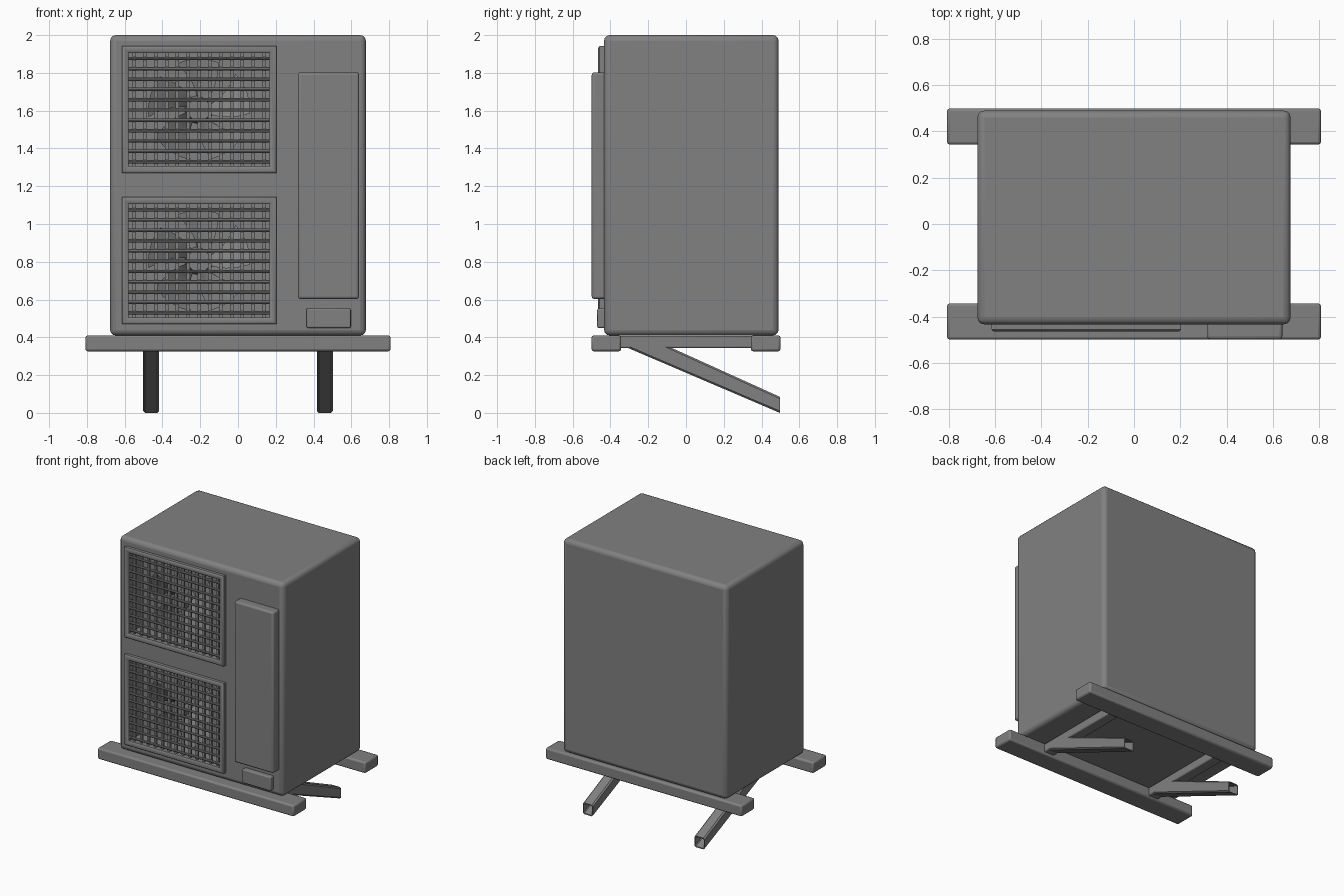
import bpy, bmesh, math
from mathutils import Matrix, Vector

if "Cube" in bpy.data.objects:
    bpy.data.objects.remove(bpy.data.objects["Cube"])

grey = bpy.data.materials.new("dark_grey")
grey.diffuse_color = (0.22, 0.22, 0.22, 1)
grey.use_nodes = True
grey.node_tree.nodes["Principled BSDF"].inputs["Base Color"].default_value = grey.diffuse_color


def finish(name, bm, bevel=0.0, segments=2):
    bmesh.ops.recalc_face_normals(bm, faces=bm.faces)
    me = bpy.data.meshes.new(name)
    bm.to_mesh(me)
    bm.free()
    me.materials.append(grey)
    ob = bpy.data.objects.new(name, me)
    bpy.context.collection.objects.link(ob)
    if bevel:
        m = ob.modifiers.new("bevel", 'BEVEL')
        m.width, m.segments = bevel, segments
        m.limit_method = 'ANGLE'
    return ob


def smooth(ob):
    bpy.ops.object.select_all(action='DESELECT')
    ob.select_set(True)
    bpy.context.view_layer.objects.active = ob
    bpy.ops.object.shade_smooth_by_angle(angle=math.radians(35))


def add_box(bm, x0, x1, y0, y1, z0, z1):
    centre = Vector((x0 + x1, y0 + y1, z0 + z1)) / 2
    size = Matrix.Diagonal((x1 - x0, y1 - y0, z1 - z0, 1))
    bmesh.ops.create_cube(bm, size=1, matrix=Matrix.Translation(centre) @ size)


def box(name, dims, bevel=0.0, segments=2):
    bm = bmesh.new()
    add_box(bm, *dims)
    return finish(name, bm, bevel, segments)


FX0, FX1 = -0.615, 0.203      # fan frame width
FH, RIM = 0.672, 0.036        # fan frame height and rim
BACK = -0.30                  # back of the fan recess

# Cabinet with two fan recesses
cabinet = box("cabinet", (-0.677, 0.677, -0.434, 0.49, 0.41, 2.0), 0.03, 3)
smooth(cabinet)


def fan_frame(name, z0):
    # Rim swept as nested rectangular loops: (inset, y)
    steps = [(0, -0.425), (0, -0.457), (0.005, -0.463), (0.012, -0.465),
             (0.026, -0.462), (RIM, -0.455), (RIM, -0.42), (0.02, -0.42)]
    bm = bmesh.new()
    loops = []
    for d, y in steps:
        a, b, c, e = FX0 + d, FX1 - d, z0 + d, z0 + FH - d
        loops.append([bm.verts.new((x, y, z)) for x, z in ((a, c), (b, c), (b, e), (a, e))])
    for p, q in zip(loops, loops[1:]):
        for i in range(4):
            j = (i + 1) % 4
            bm.faces.new((p[i], p[j], q[j], q[i]))
    smooth(finish(name, bm))


def grille(name, z0):
    x0, x1, lo, hi = FX0 + RIM, FX1 - RIM, z0 + RIM, z0 + FH - RIM
    bm = bmesh.new()
    # Slim round horizontal bars
    for i in range(11):
        z = lo + (hi - lo) * (i + 0.45) / 11
        bmesh.ops.create_cone(bm, cap_ends=True, segments=8, radius1=0.009, radius2=0.009,
                              depth=x1 - x0 + 0.01,
                              matrix=Matrix.Translation(((x0 + x1) / 2, -0.446, z))
                              @ Matrix.Rotation(math.pi / 2, 4, 'Y'))
    # Vertical bars behind them
    for i in range(13):
        x = x0 + (x1 - x0) * (i + 0.5) / 13
        add_box(bm, x - 0.009, x + 0.009, -0.438, -0.422, lo - 0.005, hi + 0.005)
    smooth(finish(name, bm))


def fan(name, zc):
    xc, y = (FX0 + FX1) / 2, -0.36
    bm = bmesh.new()
    # Hub
    bmesh.ops.create_cone(bm, cap_ends=True, segments=32, radius1=0.075, radius2=0.06,
                          depth=0.10, matrix=Matrix.Translation((xc, y + 0.01, zc))
                          @ Matrix.Rotation(math.pi / 2, 4, 'X'))
    # Pitched, swept blades
    for k in range(5):
        rows = []
        for i in range(6):
            r = 0.06 + 0.21 * i / 5
            row = []
            for j in range(5):
                t = j / 4 - 0.5
                ang = math.tau * k / 5 + 0.35 * i / 5 + t * 0.85
                row.append(bm.verts.new((xc + r * math.cos(ang), y + 0.07 * t,
                                         zc + r * math.sin(ang))))
            rows.append(row)
        blade = [bm.faces.new((p[j], p[j + 1], q[j + 1], q[j]))
                 for p, q in zip(rows, rows[1:]) for j in range(4)]
        bmesh.ops.solidify(bm, geom=blade, thickness=0.008)
    smooth(finish(name, bm))


for label, z0 in (("lower", 0.47), ("upper", 1.27)):
    cutter = box(label + "_recess_cutter",
                 (FX0 + RIM, FX1 - RIM, -0.6, BACK, z0 + RIM, z0 + FH - RIM))
    cutter.hide_render = True
    cutter.hide_set(True)
    cut = cabinet.modifiers.new("recess", 'BOOLEAN')
    cut.operation, cut.solver, cut.object = 'DIFFERENCE', 'EXACT', cutter
    fan_frame(label + "_fan_frame", z0)
    grille(label + "_grille", z0)
    fan(label + "_fan", z0 + FH / 2)

# Raised service panel and the handle below it
smooth(box("service_panel", (0.317, 0.641, -0.499, -0.42, 0.603, 1.803), 0.014, 3))
smooth(box("handle", (0.363, 0.597, -0.47, -0.42, 0.45, 0.553), 0.008, 3))

# Long rails under front and back
for label, y0 in (("front", -0.5), ("back", 0.343)):
    smooth(box(label + "_rail", (-0.808, 0.808, y0, y0 + 0.157, 0.326, 0.41), 0.012))


def strut(name, xc):
    # Sloping square tube with an open, vertically cut lower end
    w = 0.042
    bm = bmesh.new()
    ends = []
    for y, lo, hi in ((-0.31, 0.345, 0.45), (0.497, 0.0, 0.085)):
        c = 0.01
        ring = ((-w + c, lo), (w - c, lo), (w, lo + c), (w, hi - c),
                (w - c, hi), (-w + c, hi), (-w, hi - c), (-w, lo + c))
        ends.append([bm.verts.new((xc + x, y, z)) for x, z in ring])
    a, b = ends
    for i in range(8):
        j = (i + 1) % 8
        bm.faces.new((a[i], a[j], b[j], b[i]))
    bm.faces.new(a)
    mouth = bm.faces.new(b)
    bmesh.ops.recalc_face_normals(bm, faces=bm.faces)
    bmesh.ops.inset_region(bm, faces=[mouth], thickness=0.008)
    # Sink the mouth along the tube
    inner = bmesh.ops.extrude_face_region(bm, geom=[mouth])
    bmesh.ops.delete(bm, geom=[mouth], context='FACES_ONLY')
    verts = [v for v in inner["geom"] if isinstance(v, bmesh.types.BMVert)]
    bmesh.ops.translate(bm, verts=verts, vec=(0, -0.45, 0.45 * 0.355 / 0.807))
    # Trim inside the cross bar
    geom = bm.verts[:] + bm.edges[:] + bm.faces[:]
    bmesh.ops.bisect_plane(bm, geom=geom, plane_co=(0, 0, 0.36),
                           plane_no=(0, 0, 1), clear_outer=True)
    smooth(finish(name, bm))


# Cross bars and sloping struts
for label, x in (("left", -0.46), ("right", 0.46)):
    smooth(box(label + "_cross_bar", (x - 0.042, x + 0.042, -0.36, 0.36, 0.343, 0.406), 0.008))
    strut(label + "_strut", x)
